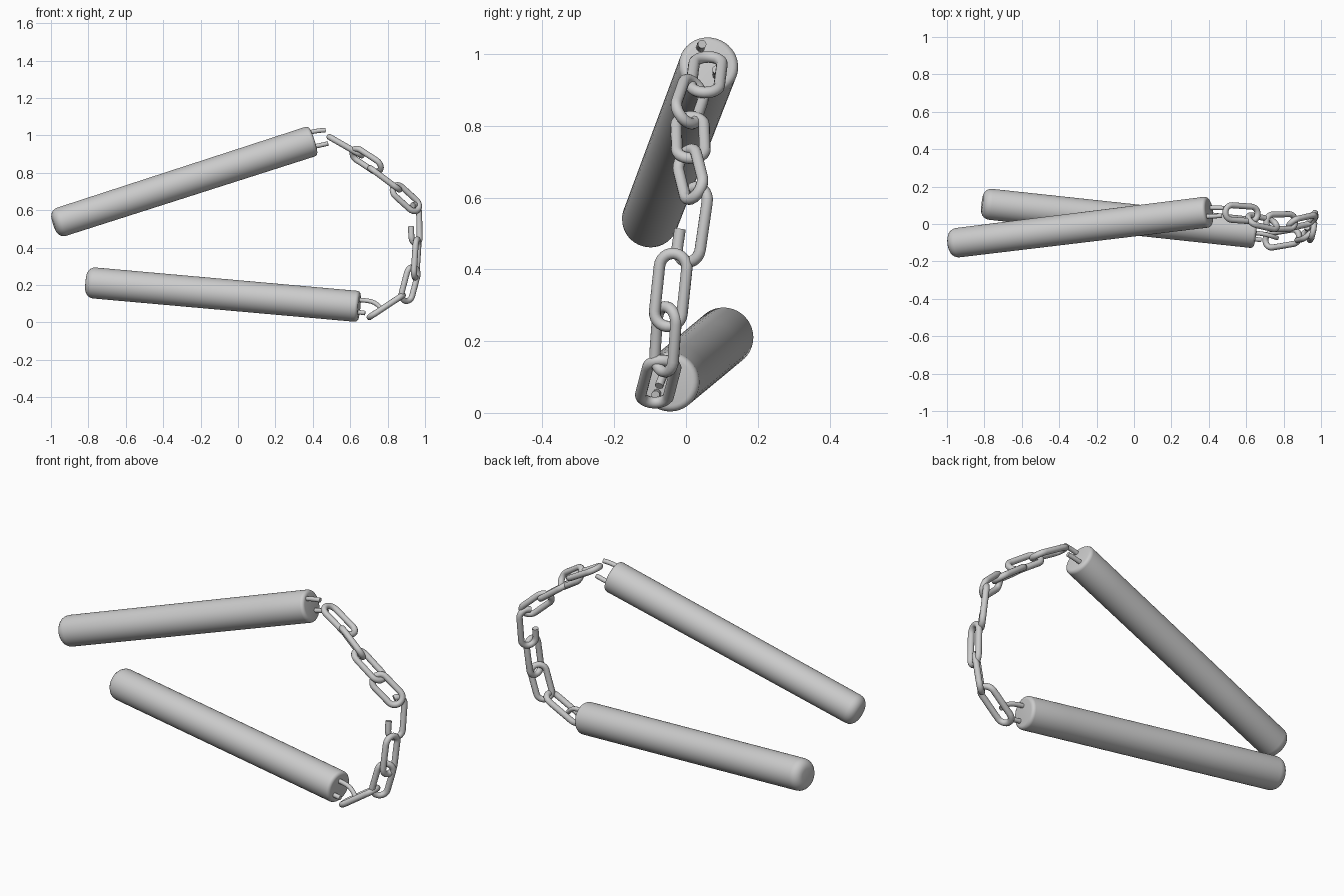
import bpy, bmesh, math
from mathutils import Vector

if "Cube" in bpy.data.objects:
    bpy.data.objects.remove(bpy.data.objects["Cube"])


def stick(name, a, b, r_a, r_b):
    """Lathe a handle from the rounded butt (a) to the chain end (b)."""
    a, b = Vector(a), Vector(b)
    length, n = (b - a).length, 40
    round_a, round_b = 0.045, 0.018
    steps = [math.radians(d) for d in (0, 18, 36, 54, 72, 90)]
    prof = [(r_a - round_a + round_a * math.sin(t), round_a - round_a * math.cos(t)) for t in steps]
    prof += [(r_a + (r_b - r_a) * f, length * f) for f in (0.3, 0.6, 0.85)]
    prof += [(r_b - round_b + round_b * math.cos(t), length - round_b + round_b * math.sin(t)) for t in steps]
    q = (b - a).to_track_quat('Z', 'Y')
    bm = bmesh.new()
    rings = [[bm.verts.new(a + q @ Vector((r * math.cos(2 * math.pi * i / n),
                                           r * math.sin(2 * math.pi * i / n), z)))
              for i in range(n)] for r, z in prof]
    for lo, hi in zip(rings, rings[1:]):
        for i in range(n):
            j = (i + 1) % n
            bm.faces.new((lo[i], lo[j], hi[j], hi[i]))
    bm.faces.new(rings[0][::-1])
    bm.faces.new(rings[-1])
    for f in bm.faces:
        f.smooth = True
    me = bpy.data.meshes.new(name)
    bm.to_mesh(me)
    bm.free()
    ob = bpy.data.objects.new(name, me)
    bpy.context.collection.objects.link(ob)


def wire(name, pts, closed=False, radius=0.015, smooth=False):
    """Round wire through the points, turned into a mesh."""
    cu = bpy.data.curves.new(name, 'CURVE')
    cu.dimensions = '3D'
    cu.bevel_depth, cu.bevel_resolution = radius, 4
    cu.use_fill_caps = True
    sp = cu.splines.new('NURBS' if smooth else 'POLY')
    sp.points.add(len(pts) - 1)
    for p, co in zip(sp.points, pts):
        p.co = (*co, 1)
    sp.use_cyclic_u = closed
    if smooth:
        sp.order_u, sp.use_endpoint_u = 3, True
    tmp = bpy.data.objects.new(name + "_path", cu)
    bpy.context.collection.objects.link(tmp)
    bpy.context.view_layer.update()
    me = bpy.data.meshes.new_from_object(tmp.evaluated_get(bpy.context.evaluated_depsgraph_get()))
    bpy.data.objects.remove(tmp)
    for f in me.polygons:
        f.use_smooth = True
    bpy.context.collection.objects.link(bpy.data.objects.new(name, me))


def link(name, a, b, side, width=0.11, gap=None, radius=0.016):
    """Stadium-shaped link between outer tips a and b, flat along 'side'."""
    a, b = Vector(a), Vector(b)
    u = (b - a).normalized()
    s = Vector(side)
    s = (s - u * s.dot(u)).normalized()
    w = width / 2 - radius
    half = (b - a).length / 2 - radius - w
    mid, pts = (a + b) / 2, []
    for end in (1, -1):
        for k in range(13):
            t = math.pi * k / 12
            pts.append(mid + u * end * (half + w * math.sin(t)) + s * end * w * math.cos(t))
    if gap:                                  # broken link: shorten one strand
        pts = pts[13:] + pts[:13]            # open on the -side strand
        pts = pts[gap:] + [pts[-1] - u * 0.05]
        wire(name, pts, False, radius)
    else:
        wire(name, pts, True, radius)


# Handles
stick("upper_handle", (-0.985, -0.105, 0.525), (0.402, 0.065, 0.972), 0.079, 0.083)
stick("lower_handle", (-0.812, 0.11, 0.215), (0.648, -0.047, 0.085), 0.083, 0.083)

# Staple prongs in the handle ends
wire("upper_staple_top", [(0.36, 0.04, 1.01), (0.42, 0.04, 1.027), (0.468, 0.045, 1.028)], radius=0.012, smooth=True)
wire("upper_staple_bottom", [(0.38, 0.085, 0.935), (0.43, 0.088, 0.945), (0.482, 0.085, 0.957)], radius=0.012, smooth=True)
wire("lower_staple_top", [(0.62, -0.045, 0.122), (0.68, -0.05, 0.12), (0.74, -0.065, 0.105), (0.765, -0.075, 0.075)],
     radius=0.012, smooth=True)
wire("lower_staple_bottom", [(0.62, -0.08, 0.055), (0.655, -0.082, 0.055), (0.68, -0.085, 0.05)], radius=0.012, smooth=True)

# Chain, from the upper handle to the lower one
chain = [
    ((0.475, 0.065, 1.0), (0.675, 0.05, 0.885), (0, 1, 0)),
    ((0.60, 0.03, 0.925), (0.775, -0.01, 0.81), (0.3, -0.7, 0.7)),
    ((0.695, 0.01, 0.835), (0.875, 0.015, 0.70), (0, 1, 0)),
    ((0.82, -0.005, 0.735), (0.975, 0.03, 0.595), (0.5, 0.6, 0.5)),
    ((0.945, 0.035, 0.645), (0.95, 0.0, 0.405), (0.55, 0.8, 0)),
    ((0.96, -0.03, 0.46), (0.945, -0.055, 0.225), (0.2, 1, 0)),
    ((0.945, -0.05, 0.31), (0.89, -0.065, 0.10), (0.75, 0.65, 0)),
    ((0.895, -0.06, 0.155), (0.69, -0.095, 0.02), (0, 1, 0)),
]
for i, (a, b, side) in enumerate(chain):
    link(f"chain_link_{i + 1}", a, b, side, gap=4 if i == 4 else None)
